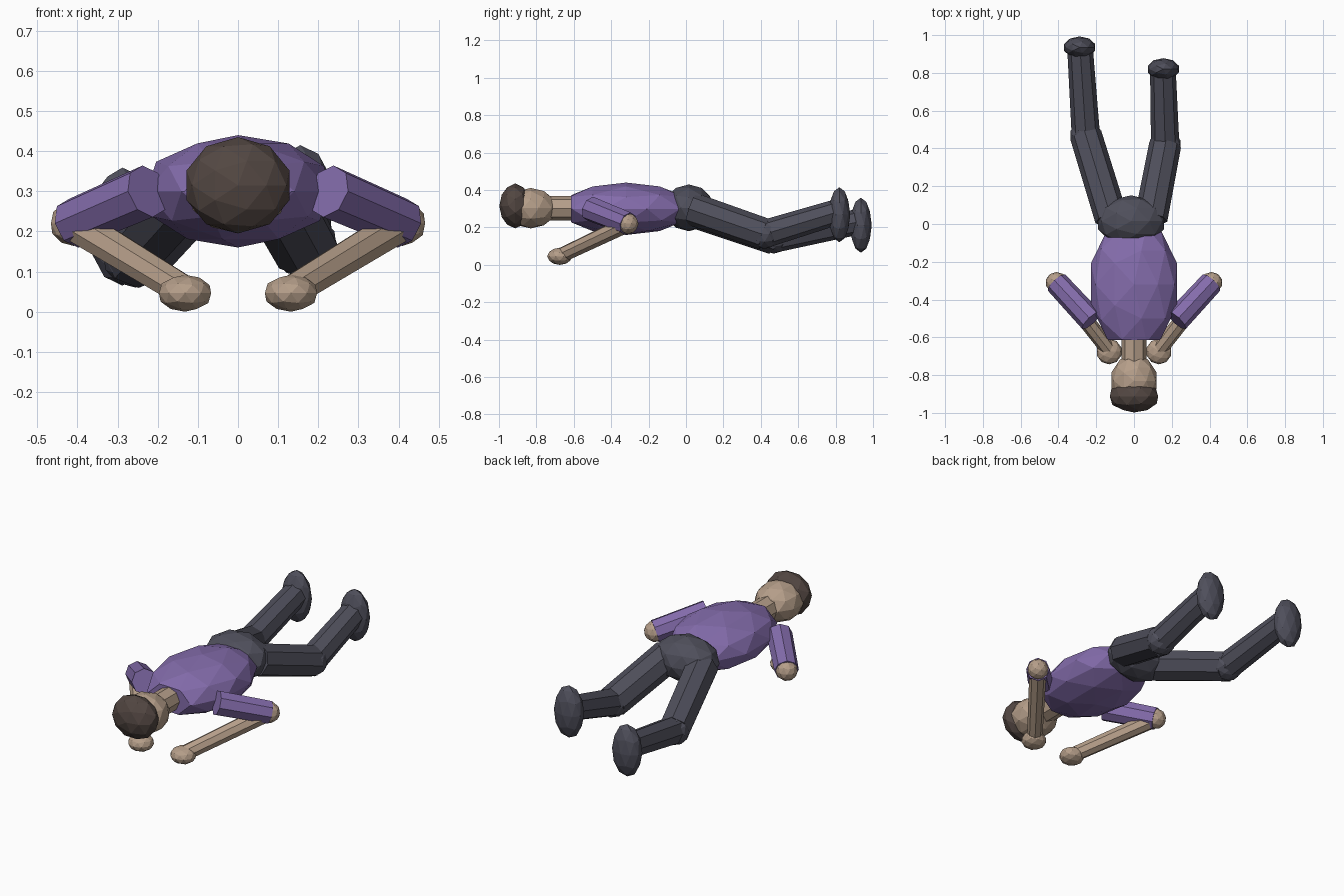
import bpy, bmesh
from mathutils import Vector, Matrix
from math import pi

if "Cube" in bpy.data.objects:
    bpy.data.objects.remove(bpy.data.objects["Cube"], do_unlink=True)


def material(name, rgb):
    m = bpy.data.materials.new(name)
    m.use_nodes = True
    m.diffuse_color = (*rgb, 1)
    m.node_tree.nodes["Principled BSDF"].inputs["Base Color"].default_value = (*rgb, 1)
    return m


SKIN = material("skin", (0.46, 0.34, 0.25))
SHIRT = material("purple shirt", (0.23, 0.15, 0.41))
TROUSERS = material("dark trousers", (0.078, 0.078, 0.105))
HAIR = material("brown hair", (0.085, 0.062, 0.054))


def finish(name, bm, mat):
    bmesh.ops.recalc_face_normals(bm, faces=bm.faces)
    mesh = bpy.data.meshes.new(name)
    bm.to_mesh(mesh)
    bm.free()
    mesh.materials.append(mat)
    ob = bpy.data.objects.new(name, mesh)
    bpy.context.collection.objects.link(ob)
    return ob


def blob(name, centre, radii, mat, pole_y=False, front_cut=None, tilt=0):
    """Faceted ellipsoid, fitted to its radii; may be flattened at the front."""
    bm = bmesh.new()
    bmesh.ops.create_icosphere(bm, subdivisions=2, radius=1)
    if pole_y:
        bm.transform(Matrix.Rotation(pi / 2, 4, 'X'))
    fit = [r / max(abs(v.co[i]) for v in bm.verts) for i, r in enumerate(radii)]
    bm.transform(Matrix.Diagonal((*fit, 1)))
    bm.transform(Matrix.Translation(centre) @ Matrix.Rotation(tilt, 4, 'X'))
    if front_cut is not None:
        cut = bmesh.ops.bisect_plane(
            bm, geom=bm.verts[:] + bm.edges[:] + bm.faces[:],
            plane_co=(0, front_cut, 0), plane_no=(0, -1, 0), clear_outer=True)
        rim = [e for e in cut["geom_cut"] if isinstance(e, bmesh.types.BMEdge)]
        bmesh.ops.contextual_create(bm, geom=rim)
    return finish(name, bm, mat)


def limb(name, start, end, r1, r2, mat):
    """Eight-sided capped tube between two joints."""
    a, b = Vector(start), Vector(end)
    bm = bmesh.new()
    bmesh.ops.create_cone(bm, cap_ends=True, segments=8, radius1=r1, radius2=r2,
                          depth=(b - a).length)
    turn = (b - a).to_track_quat('Z', 'Y').to_matrix().to_4x4()
    bm.transform(Matrix.Translation((a + b) / 2) @ turn)
    return finish(name, bm, mat)


# Head and trunk
blob("head", (0, -0.83, 0.303), (0.12, 0.14, 0.108), SKIN)
blob("hair", (0, -0.913, 0.315), (0.128, 0.085, 0.12), HAIR, pole_y=True)
limb("neck", (0, -0.74, 0.302), (0, -0.56, 0.302), 0.066, 0.066, SKIN)
blob("torso", (0, -0.32, 0.3), (0.228, 0.36, 0.14), SHIRT, front_cut=-0.615)
blob("pelvis", (-0.015, 0.015, 0.305), (0.175, 0.137, 0.125), TROUSERS)

# Arms, bent with the hands beside the head
for side, s in (("left", 1), ("right", -1)):
    shoulder = (s * 0.225, -0.51, 0.3)
    elbow = (s * 0.41, -0.31, 0.22)
    wrist = (s * 0.135, -0.665, 0.052)
    limb(side + "_sleeve", shoulder, elbow, 0.067, 0.063, SHIRT)
    blob(side + "_elbow", elbow, (0.056,) * 3, SKIN)
    limb(side + "_forearm", elbow, wrist, 0.046, 0.041, SKIN)
    blob(side + "_hand", (s * 0.132, -0.675, 0.046), (0.065, 0.068, 0.046), SKIN)

# Legs, each posed a little differently
legs = (
    ("left", (0.09, 0.03, 0.3), (0.165, 0.42, 0.165), (0.153, 0.815, 0.285),
     (0.155, 0.82, 0.268)),
    ("right", (-0.12, 0.03, 0.29), (-0.255, 0.47, 0.14), (-0.285, 0.92, 0.23),
     (-0.288, 0.935, 0.212)),
)
for side, hip, knee, ankle, foot in legs:
    limb(side + "_thigh", hip, knee, 0.088, 0.085, TROUSERS)
    blob(side + "_knee", knee, (0.08,) * 3, TROUSERS)
    limb(side + "_shin", knee, ankle, 0.075, 0.068, TROUSERS)
    blob(side + "_foot", foot, (0.082, 0.058, 0.147), TROUSERS)
